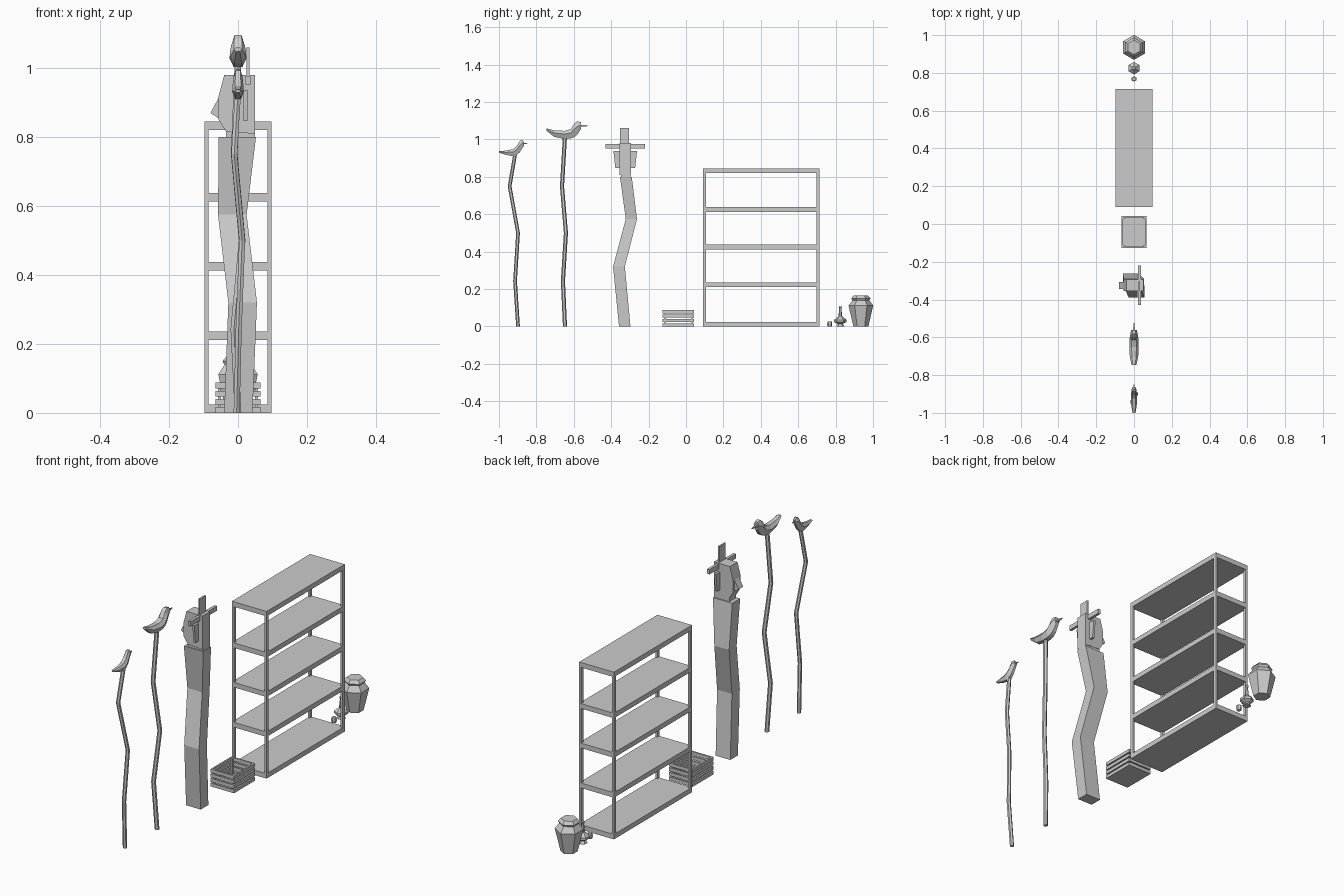
import bpy, bmesh, math
from mathutils import Vector

if "Cube" in bpy.data.objects:
    bpy.data.objects.remove(bpy.data.objects["Cube"])

grey = bpy.data.materials.new("pale_grey")
grey.use_nodes = True
grey.diffuse_color = (0.6, 0.6, 0.6, 1)
grey.node_tree.nodes["Principled BSDF"].inputs["Base Color"].default_value = (0.6, 0.6, 0.6, 1)


def finish(name, bm):
    bmesh.ops.recalc_face_normals(bm, faces=bm.faces)
    mesh = bpy.data.meshes.new(name)
    bm.to_mesh(mesh)
    bm.free()
    mesh.materials.append(grey)
    obj = bpy.data.objects.new(name, mesh)
    bpy.context.collection.objects.link(obj)
    return obj


def add_loft(bm, rings):
    """Skin equal-sized rings of points and cap both ends."""
    loops = [[bm.verts.new(p) for p in ring] for ring in rings]
    n = len(loops[0])
    for a, b in zip(loops, loops[1:]):
        for i in range(n):
            j = (i + 1) % n
            bm.faces.new((a[i], a[j], b[j], b[i]))
    bm.faces.new(loops[0][::-1])
    bm.faces.new(loops[-1])


def add_box(bm, x0, x1, y0, y1, z0, z1):
    add_loft(bm, [[(x0, y0, z), (x1, y0, z), (x1, y1, z), (x0, y1, z)] for z in (z0, z1)])


def loft(name, rings):
    bm = bmesh.new()
    add_loft(bm, rings)
    return finish(name, bm)


def box(name, *bounds):
    bm = bmesh.new()
    add_box(bm, *bounds)
    return finish(name, bm)


def hexagon(x, y, z, r, n=6):
    return [(x + r * math.sin(math.tau * i / n), y + r * math.cos(math.tau * i / n), z)
            for i in range(n)]


def prism(name, outline, axis, a, b):
    """Extrude a flat outline along x or y, from a to b."""
    if axis == "x":
        return loft(name, [[(d, u, v) for u, v in outline] for d in (a, b)])
    return loft(name, [[(u, d, v) for u, v in outline] for d in (a, b)])


# Shelving unit: five boards on four corner posts
bm = bmesh.new()
for z in (0, 0.211, 0.413, 0.613, 0.821):
    add_box(bm, -0.097, 0.097, 0.09, 0.715, z, z + 0.025)
finish("shelf_boards", bm)
bm = bmesh.new()
for x in (-0.097, 0.086):
    for y in (0.09, 0.698):
        add_box(bm, x, x + 0.011, y, y + 0.017, 0, 0.84)
finish("shelf_posts", bm)

# Slatted crate: four rows of slats, corner posts and a floor
X, Y0, Y1, T = 0.066, -0.126, 0.043, 0.008
bm = bmesh.new()
for row in range(4):
    z = 0.0235 * row
    for x in (-X, X - T):
        add_box(bm, x, x + T, Y0, Y1, z, z + 0.017)
    for y in (Y0, Y1 - T):
        add_box(bm, -X + T, X - T, y, y + T, z, z + 0.017)
finish("crate_slats", bm)
bm = bmesh.new()
for x in (-X + T, X - 2 * T):
    for y in (Y0 + T, Y1 - 2 * T):
        add_box(bm, x, x + T, y, y + T, 0, 0.086)
finish("crate_posts", bm)
box("crate_floor", -X, X, Y0, Y1, 0, 0.008)

# Pottery
POTS = {
    "jar": (0.935, [(0, 0.04), (0.112, 0.066), (0.14, 0.045), (0.15, 0.052), (0.165, 0.038)]),
    "bottle": (0.825, [(0, 0.022), (0.014, 0.014), (0.024, 0.033), (0.036, 0.033),
                       (0.055, 0.01), (0.095, 0.006), (0.108, 0.009)]),
    "cup": (0.768, [(0, 0.011), (0.014, 0.014), (0.027, 0.011)]),
}
for name, (y, profile) in POTS.items():
    loft(name, [hexagon(0, y, z, r) for z, r in profile])

# Crooked poles
def pole(name, r, path):
    loft(name, [hexagon(x, y, z, r) for x, y, z in path])

pole("low_bird_pole", 0.01, [(-0.004, -0.898, 0), (0.002, -0.914, 0.243), (0.012, -0.898, 0.5),
                             (-0.011, -0.943, 0.75), (0, -0.912, 0.93)])
pole("tall_bird_pole", 0.011, [(0, -0.647, 0), (-0.012, -0.658, 0.243), (0.012, -0.642, 0.5),
                               (-0.011, -0.663, 0.75), (0, -0.647, 1.02)])


# Birds: six-sided rings along the body, given as (y, top z, bottom z, half width)
def bird(name, sections, beak):
    rings = []
    for y, top, low, w in sections:
        mid = low + (top - low) * 0.6
        rings.append([(-w * 0.5, y, top), (w * 0.5, y, top), (w, y, mid),
                      (w * 0.5, y, low), (-w * 0.5, y, low), (-w, y, mid)])
    loft(name + "_body", rings)
    y, z, length, r = beak
    loft(name + "_beak", [[(s * k, y + d, z + t * k) for s, t in ((-1, -1), (1, -1), (1, 1), (-1, 1))]
                          for d, k in ((0, r), (length, r * 0.3))])

bird("tall_bird", [(-0.747, 1.06, 1.048, 0.012), (-0.705, 1.049, 1.014, 0.022),
                   (-0.65, 1.046, 1.003, 0.025), (-0.615, 1.056, 1.006, 0.024),
                   (-0.597, 1.085, 1.013, 0.022), (-0.582, 1.097, 1.025, 0.019),
                   (-0.562, 1.092, 1.055, 0.015)], (-0.565, 1.073, 0.04, 0.006))
bird("low_bird", [(-1, 0.938, 0.93, 0.008), (-0.965, 0.94, 0.918, 0.014),
                  (-0.925, 0.948, 0.91, 0.017), (-0.905, 0.965, 0.917, 0.016),
                  (-0.888, 0.993, 0.932, 0.014), (-0.875, 0.997, 0.955, 0.012),
                  (-0.866, 0.987, 0.966, 0.009)], (-0.87, 0.978, 0.022, 0.004))

# Carved totem: twisted trunk, given as (z, x range, y range)
trunk = [(0, -0.04, 0.042, -0.358, -0.297), (0.32, -0.028, 0.055, -0.39, -0.327),
         (0.575, -0.058, 0.025, -0.322, -0.262), (0.8, -0.056, 0.052, -0.353, -0.29)]
loft("totem_trunk", [[(a, c, z), (b, c, z), (b, d, z), (a, d, z)] for z, a, b, c, d in trunk])
box("totem_neck", -0.035, 0.05, -0.348, -0.296, 0.795, 0.83)
prism("totem_head", [(0.05, 0.81), (0.05, 0.98), (-0.04, 0.98), (-0.056, 0.92),
                     (-0.056, 0.85), (-0.034, 0.815)], "y", -0.355, -0.294)
prism("totem_nose", [(-0.05, 0.925), (-0.08, 0.87), (-0.05, 0.85)], "y", -0.343, -0.306)

# Tapered ears, mirrored across the head
for side, name in ((-1, "totem_front_ear"), (1, "totem_back_ear")):
    ear = [(-0.325 + side * d, z) for d, z in ((0.02, 0.937), (0.063, 0.937), (0.053, 0.847), (0.02, 0.847))]
    prism(name, ear, "x", 0.016, 0.027)

# Crossed headdress boards
box("totem_crest", 0.025, 0.033, -0.353, -0.304, 0.95, 1.06)
box("totem_crossbar", 0.022, 0.036, -0.43, -0.22, 0.952, 0.976)
